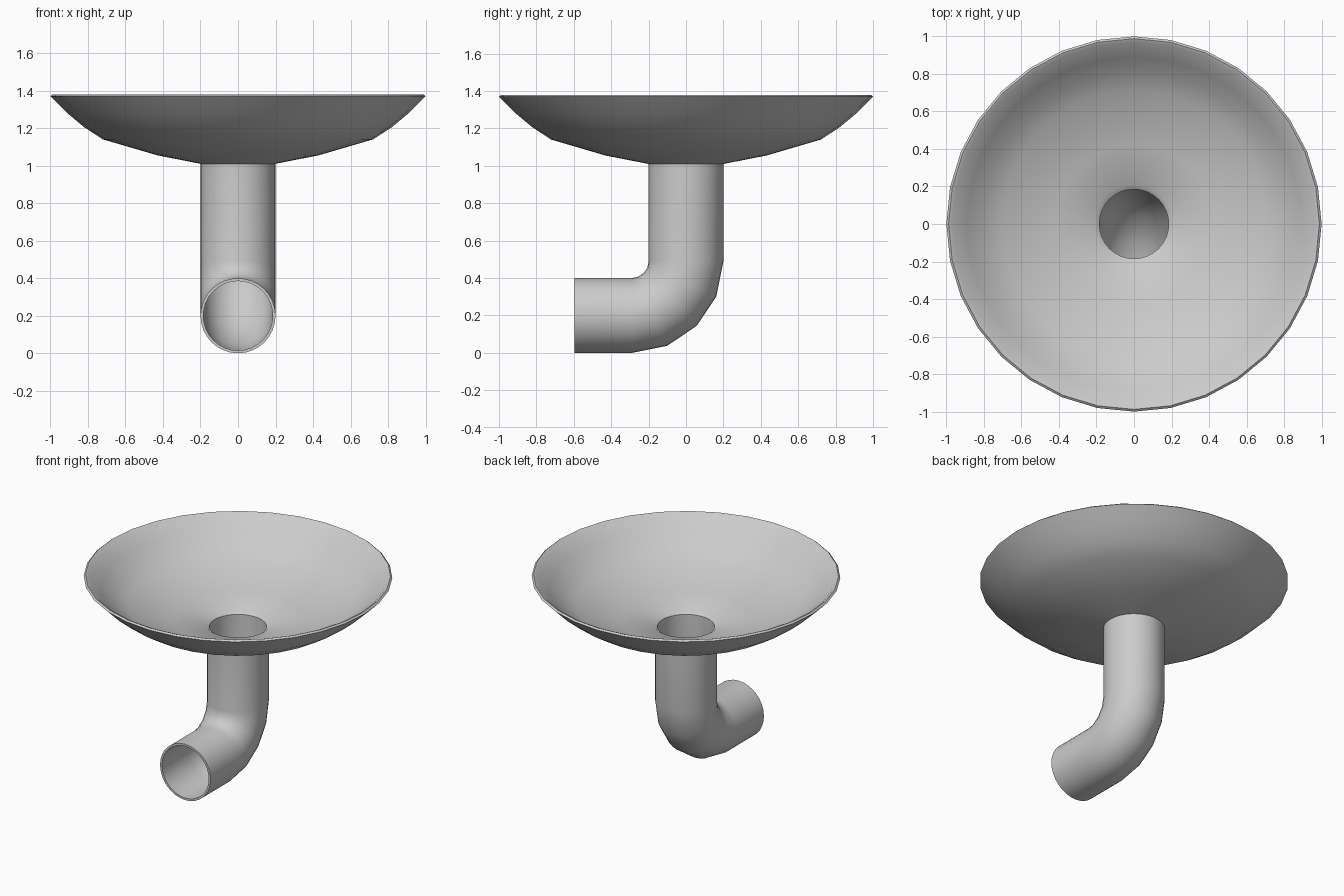
import bpy, bmesh, math
from mathutils import Vector

if "Cube" in bpy.data.objects:
    bpy.data.objects.remove(bpy.data.objects["Cube"])

SIDES = 32
R_OUT, R_IN = 0.20, 0.185
BEND = 0.29                      # centreline radius of the elbow
BEND_Y, BEND_Z = -0.29, 0.49     # centre of the elbow arc


def ring(centre, radius, b=(0, 1, 0)):
    c, x, b = Vector(centre), Vector((1, 0, 0)), Vector(b)
    angles = [2 * math.pi * j / SIDES for j in range(SIDES)]
    return [c + radius * (math.cos(a) * x + math.sin(a) * b) for a in angles]


def loft(name, rings):
    bm = bmesh.new()
    rows = [[bm.verts.new(p) for p in r] for r in rings]
    for lo, hi in zip(rows, rows[1:]):
        for j in range(SIDES):
            k = (j + 1) % SIDES
            bm.faces.new((lo[j], lo[k], hi[k], hi[j]))
    mesh = bpy.data.meshes.new(name)
    bm.to_mesh(mesh)
    bm.free()
    obj = bpy.data.objects.new(name, mesh)
    bpy.context.collection.objects.link(obj)
    bpy.ops.object.select_all(action='DESELECT')
    obj.select_set(True)
    bpy.context.view_layer.objects.active = obj
    bpy.ops.object.shade_smooth_by_angle(angle=math.radians(40))
    return obj


# Shallow dish: underside, rolled rim, then inside down to the drain hole
outer = [(R_OUT, 1.01), (0.43, 1.055), (0.72, 1.14), (0.82, 1.205),
         (0.91, 1.28), (1.0, 1.37)]
rim = [(0.988, 1.38)]
inner = [(0.97, 1.372), (0.89, 1.292), (0.81, 1.227), (0.71, 1.162),
         (0.425, 1.077), (0.21, 1.033), (R_IN, 1.015)]
loft("dish", [ring((0, 0, z), r) for r, z in outer + rim + inner])


# Bent pipe: inside wall down to the mouth, then outside wall back up
def pipe_wall(radius, top):
    rings = [ring((0, 0, top), radius)]
    for i in range(5):
        a = i * math.pi / 8
        b = Vector((0, math.cos(a), -math.sin(a)))
        rings.append(ring(Vector((0, BEND_Y, BEND_Z)) + BEND * b, radius, b))
    rings.append(ring((0, -0.595, BEND_Z - BEND), radius, (0, 0, -1)))
    return rings


loft("drain_pipe", pipe_wall(R_IN, 1.015) + pipe_wall(R_OUT, 1.01)[::-1])
